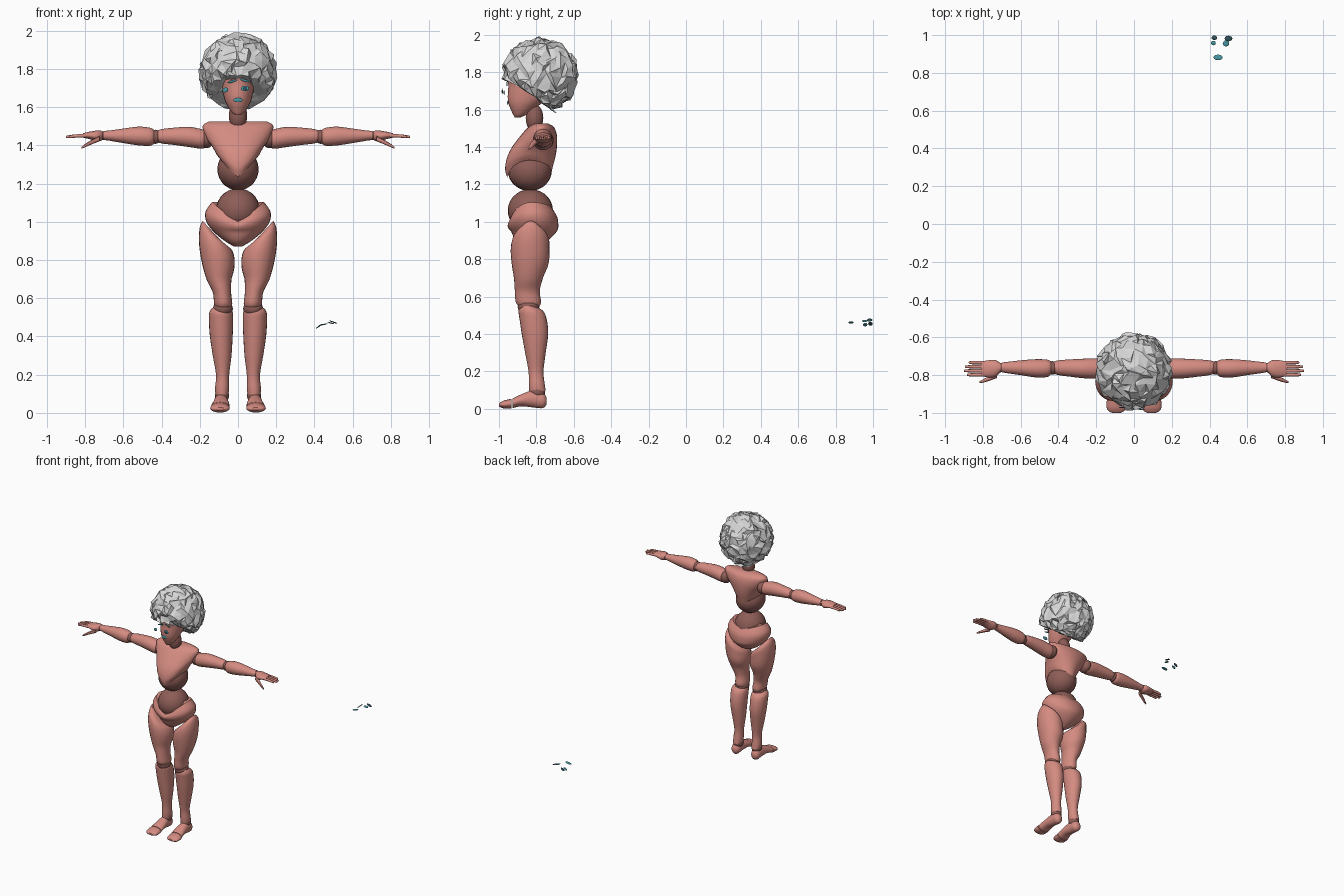
import bpy, bmesh, math, random
from mathutils import Vector, Matrix

random.seed(4)


def material(name, rgb):
    m = bpy.data.materials.new(name)
    m.diffuse_color = (*rgb, 1)
    return m


SKIN = material("skin_pink", (0.66, 0.26, 0.22))
JOINT = material("joint_brown", (0.27, 0.11, 0.095))
HAIR = material("hair_grey", (0.68, 0.68, 0.68))
TEAL = material("teal", (0.07, 0.32, 0.38))
DARK = material("dark_teal", (0.03, 0.09, 0.11))


def finish(bm, name, mat, smooth=True):
    bmesh.ops.recalc_face_normals(bm, faces=bm.faces)
    me = bpy.data.meshes.new(name)
    bm.to_mesh(me)
    bm.free()
    ob = bpy.data.objects.new(name, me)
    bpy.context.collection.objects.link(ob)
    me.materials.append(mat)
    if smooth:
        bpy.ops.object.select_all(action='DESELECT')
        ob.select_set(True)
        bpy.context.view_layer.objects.active = ob
        bpy.ops.object.shade_smooth_by_angle(angle=math.radians(40))
    return ob


def spline(rows, steps=4):
    """Catmull-Rom interpolation of section rows."""
    out = []
    for i in range(len(rows) - 1):
        p = [rows[max(i - 1, 0)], rows[i], rows[i + 1], rows[min(i + 2, len(rows) - 1)]]
        for k in range(steps):
            t = k / steps
            out.append([b + 0.5 * t * (c - a + t * (2*a - 5*b + 4*c - d + t * (3*(b - c) + d - a)))
                        for a, b, c, d in zip(*p)])
    return out + [list(rows[-1])]


def loft(name, rows, axis='z', mat=SKIN, side=1, warp=None, segs=24, steps=4):
    """Oval sections (t, a0, a1, b0, b1) along an axis, with a,b the other two axes."""
    bm = bmesh.new()
    rings = []
    for t, a0, a1, b0, b1 in spline(rows, steps):
        ring = []
        for j in range(segs):
            th = 2 * math.pi * j / segs
            c, s = math.cos(th), math.sin(th)
            a = (a0 + a1) / 2 + (a1 - a0) / 2 * c
            b = (b0 + b1) / 2 + (b1 - b0) / 2 * s
            u = warp(t, c, s) if warp else t
            co = {'z': (a, b, u), 'x': (u, a, b), 'y': (a, u, b)}[axis]
            ring.append(bm.verts.new((co[0] * side, co[1], co[2])))
        rings.append(ring)
    for r, q in zip(rings, rings[1:]):
        for j in range(segs):
            bm.faces.new((r[j], r[(j + 1) % segs], q[(j + 1) % segs], q[j]))
    for ring in (rings[0], rings[-1]):
        bm.faces.new(ring)
    return finish(bm, name, mat)


def ball(name, loc, size, mat=JOINT, u=24, v=14, rot=None):
    bm = bmesh.new()
    m = Matrix.Translation(loc) @ (rot or Matrix()) @ Matrix.Diagonal((*size, 1))
    bmesh.ops.create_uvsphere(bm, u_segments=u, v_segments=v, radius=1, matrix=m)
    return finish(bm, name, mat)


# Head and neck
loft("head", [(1.558, -.012, .012, -.915, -.885), (1.575, -.035, .035, -.925, -.85),
              (1.62, -.062, .062, -.945, -.79), (1.66, -.076, .076, -.953, -.74),
              (1.72, -.086, .086, -.95, -.70), (1.78, -.085, .085, -.945, -.69),
              (1.86, -.05, .05, -.88, -.74)])
ball("neck", (0, -.81, 1.555), (.048, .047, .075))


# Chest shell with a pointed front hem arched at the sides
def chest_hem(z, c, s):
    base = (1.235 if s < 0 else 1.265)
    hem = base + (1.33 - base) * abs(c) ** 1.2
    return z if z > 1.42 else 1.42 - (1.42 - z) * (1.42 - hem) / (1.42 - 1.235)


loft("chest", [(1.235, -.095, .095, -.955, -.72), (1.28, -.112, .112, -.967, -.71),
               (1.34, -.128, .128, -.958, -.697), (1.40, -.148, .148, -.93, -.69),
               (1.46, -.176, .176, -.885, -.69), (1.505, -.184, .184, -.845, -.705),
               (1.525, -.15, .15, -.81, -.735)], warp=chest_hem, segs=32)
ball("abdomen_ball", (0, -.835, 1.275), (.108, .118, .11))


# Pelvis shell with a dipped front rim
def pelvis_rim(z, c, s):
    base = 1.0 if s < 0 else 1.07
    rim = base + (1.105 - base) * abs(c) ** 1.2
    return z if z < .95 else .95 + (z - .95) * (rim - .95) / .15


loft("pelvis", [(.87, -.02, .02, -.87, -.80), (.90, -.07, .07, -.91, -.74),
                (.95, -.13, .13, -.935, -.69), (1.0, -.166, .166, -.95, -.683),
                (1.05, -.17, .17, -.953, -.69), (1.10, -.135, .135, -.94, -.715)],
     warp=pelvis_rim, segs=32)
ball("waist_ball", (0, -.832, 1.06), (.115, .121, .115))


# Thigh tops slope down toward the inside
def hip_slope(z, c, s):
    w = min(max((z - .70) / .25, 0), 1)
    return z - w * .12 * (0.5 - 0.5 * c)


for side, label in ((1, "left"), (-1, "right")):
    # Legs
    loft(label + "_thigh", [(.54, .04, .115, -.885, -.79), (.57, .03, .125, -.91, -.775),
                            (.63, .036, .132, -.915, -.782), (.70, .034, .165, -.92, -.765),
                            (.80, .02, .192, -.932, -.735), (.90, .018, .205, -.937, -.73),
                            (.97, .03, .20, -.925, -.735), (1.005, .075, .185, -.88, -.78)],
         side=side, warp=hip_slope)
    ball(label + "_knee", (.079 * side, -.842, .545), (.052, .058, .045))
    loft(label + "_shin", [(.095, .05, .118, -.838, -.75), (.13, .046, .12, -.84, -.755),
                           (.20, .046, .115, -.842, -.762), (.30, .034, .132, -.86, -.75),
                           (.40, .028, .147, -.878, -.737), (.48, .025, .152, -.89, -.745),
                           (.525, .027, .15, -.895, -.765), (.55, .04, .135, -.88, -.81)],
         side=side)
    ball(label + "_ankle", (.084 * side, -.795, .09), (.037, .042, .04))
    loft(label + "_foot", [(-.745, .075, .105, .025, .06), (-.765, .055, .122, .004, .085),
                           (-.82, .052, .126, .008, .098), (-.88, .046, .133, .014, .078),
                           (-.928, .044, .142, .004, .056)], 'y', side=side)
    loft(label + "_toes", [(-.932, .044, .144, .002, .054), (-.97, .044, .145, .002, .046),
                           (-.99, .052, .135, .008, .036), (-1.0, .07, .115, .014, .028)],
         'y', side=side)
    # Arms
    ball(label + "_shoulder", (.165 * side, -.762, 1.435), (.04, .055, .05))
    loft(label + "_upper_arm", [(.16, -.80, -.725, 1.395, 1.475), (.19, -.817, -.712, 1.383, 1.485),
                                (.26, -.817, -.713, 1.392, 1.497), (.34, -.808, -.717, 1.403, 1.492),
                                (.40, -.80, -.722, 1.41, 1.485), (.428, -.79, -.73, 1.42, 1.475)],
         'x', side=side)
    ball(label + "_elbow", (.433 * side, -.762, 1.445), (.032, .036, .037))
    loft(label + "_forearm", [(.438, -.795, -.728, 1.41, 1.48), (.46, -.81, -.718, 1.398, 1.492),
                              (.52, -.812, -.716, 1.4, 1.498), (.60, -.80, -.722, 1.412, 1.488),
                              (.67, -.79, -.73, 1.424, 1.478), (.70, -.785, -.733, 1.428, 1.476)],
         'x', side=side)
    ball(label + "_wrist", (.705 * side, -.76, 1.451), (.022, .025, .023))
    loft(label + "_palm", [(.708, -.785, -.735, 1.428, 1.475), (.735, -.81, -.72, 1.42, 1.478),
                           (.775, -.812, -.722, 1.432, 1.472), (.81, -.803, -.73, 1.44, 1.464)],
         'x', side=side)
    for i, tip in enumerate((.875, .895, .90, .885)):
        y = -.734 - .0215 * i
        loft(f"{label}_finger_{i + 1}",
             [(.795, y - .009, y + .009, 1.441, 1.461), (.85, y - .009, y + .009, 1.44, 1.458),
              (tip - .006, y - .007, y + .007, 1.437, 1.452), (tip, y - .003, y + .003, 1.44, 1.447)],
             'x', side=side, segs=10, steps=2)
    loft(label + "_thumb", [(.725, -.815, -.785, 1.42, 1.45), (.765, -.83, -.805, 1.405, 1.43),
                            (.80, -.84, -.823, 1.39, 1.408), (.818, -.842, -.833, 1.383, 1.393)],
         'x', side=side, segs=10, steps=2)

# Faceted curly hair, swept back clear of the face
bm = bmesh.new()
bmesh.ops.create_icosphere(bm, subdivisions=4, radius=1)
centre = Vector((0, -.78, 1.785))
for v in bm.verts:
    jitter = Vector([random.uniform(-.09, .09) for _ in range(3)])
    v.co = centre + (v.co.normalized() + jitter).normalized() * .208 * random.uniform(.885, 1.02)
    if v.co.z < 1.76:
        v.co.y = max(v.co.y, -.935 + (1.76 - v.co.z) * 1.35 + random.uniform(-.01, .01))
hair = finish(bm, "hair", HAIR, smooth=False)
hair.modifiers.new("shards", 'DECIMATE').ratio = 0.6


# Facial plates: eyes, brows and mouth
def plate(name, loc, w, h, mat, tilt=0, flat=False):
    rot = Matrix.Rotation(tilt, 4, 'Y')
    size = (w, h, .003) if flat else (w, .003, h)
    ball(name, loc, size, mat, 12, 6, rot)


plate("face_eye_right", (-.066, -.972, 1.69), .016, .012, TEAL, -.5)
plate("face_eye_left", (.037, -.98, 1.698), .022, .014, TEAL)
plate("face_pupil_left", (.037, -.983, 1.698), .008, .008, DARK)
plate("face_brow_right", (-.03, -.957, 1.735), .028, .006, TEAL, -.3)
plate("face_brow_left", (.035, -.957, 1.74), .028, .006, TEAL, .3)
plate("face_mouth", (0, -.953, 1.637), .025, .011, TEAL)

# Spare facial plates lying flat, apart from the figure
plate("spare_brow_left", (.425, .986, .455), .018, .012, DARK, -.6, True)
plate("spare_brow_right", (.50, .982, .475), .022, .015, DARK, .35, True)
plate("spare_eye_left", (.42, .958, .45), .016, .012, TEAL, -.6, True)
plate("spare_eye_right", (.487, .956, .47), .018, .016, TEAL, .25, True)
plate("spare_mouth", (.445, .882, .462), .025, .015, TEAL, -.2, True)
